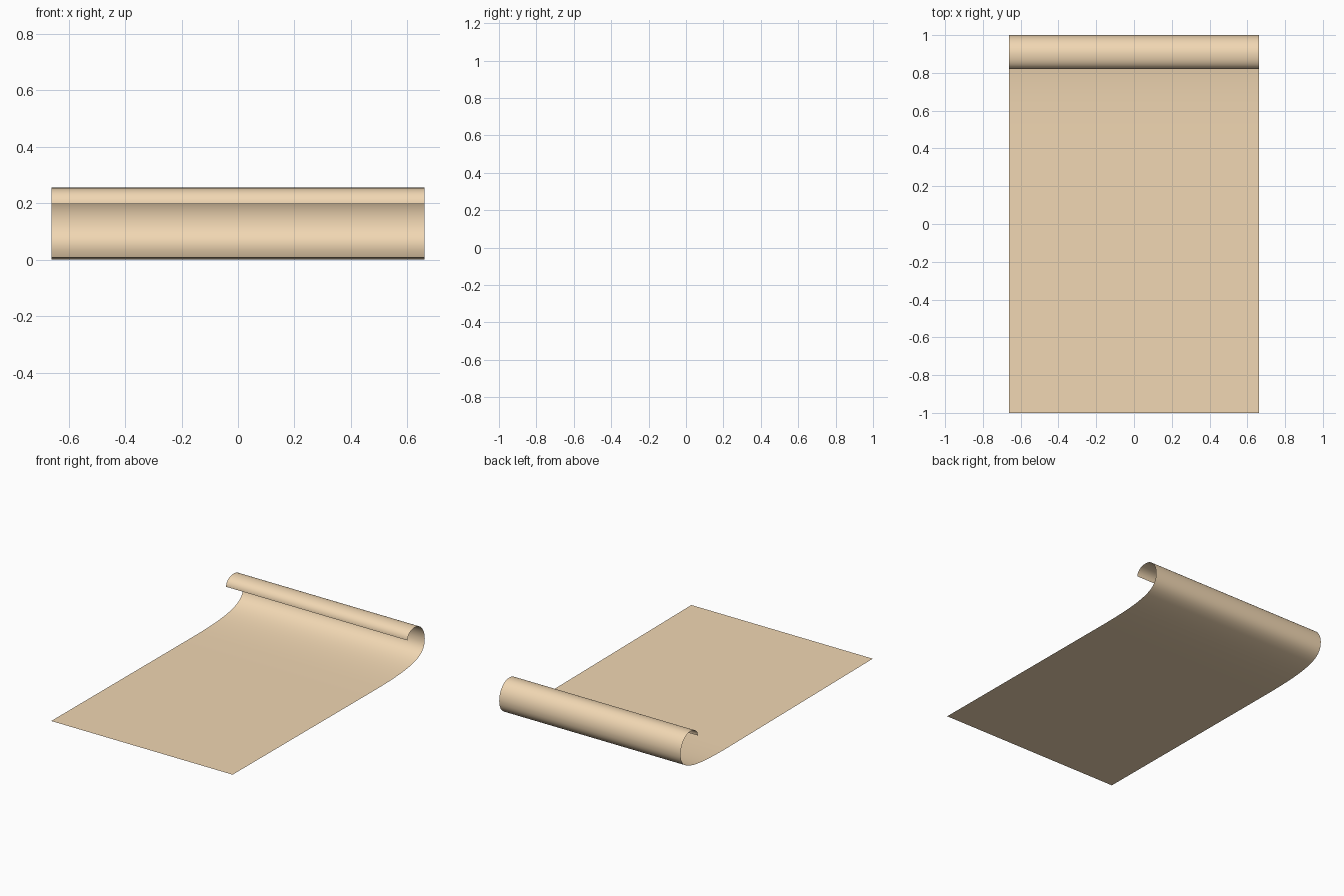
import bpy
from mathutils import Vector
from mathutils.geometry import interpolate_bezier

if "Cube" in bpy.data.objects:
    bpy.data.objects.remove(bpy.data.objects["Cube"])

HALF_WIDTH = 0.661

# Side profile (y, z): nearly flat run, then a tightening curl
profile = [Vector((-1.0 + 1.5 * i / 10, 0.009 * (1 - i / 10), 0)) for i in range(10)]
curl = [
    [(0.50, 0.0), (0.88, 0.0), (1.0, 0.03), (1.0, 0.14)],        # rise to the back
    [(1.0, 0.14), (1.0, 0.205), (0.955, 0.255), (0.90, 0.255)],  # over the top
    [(0.90, 0.255), (0.855, 0.255), (0.822, 0.235), (0.82, 0.198)],  # front lip
]
for k, seg in enumerate(curl):
    pts = interpolate_bezier(*[Vector((y, z, 0)) for y, z in seg], 17)
    profile += pts if k == 0 else pts[1:]

# Single-skin sheet swept across x
verts, faces = [], []
for p in profile:
    verts += [(-HALF_WIDTH, p.x, p.y), (HALF_WIDTH, p.x, p.y)]
for i in range(len(profile) - 1):
    a = 2 * i
    faces.append((a, a + 1, a + 3, a + 2))

mesh = bpy.data.meshes.new("curled_sheet")
mesh.from_pydata(verts, [], faces)
mesh.shade_smooth()
sheet = bpy.data.objects.new("curled_sheet", mesh)
bpy.context.collection.objects.link(sheet)

# Tan paper colour
paper = bpy.data.materials.new("tan_paper")
paper.diffuse_color = (0.88, 0.68, 0.45, 1)
paper.use_nodes = True
paper.node_tree.nodes["Principled BSDF"].inputs["Base Color"].default_value = paper.diffuse_color
mesh.materials.append(paper)
